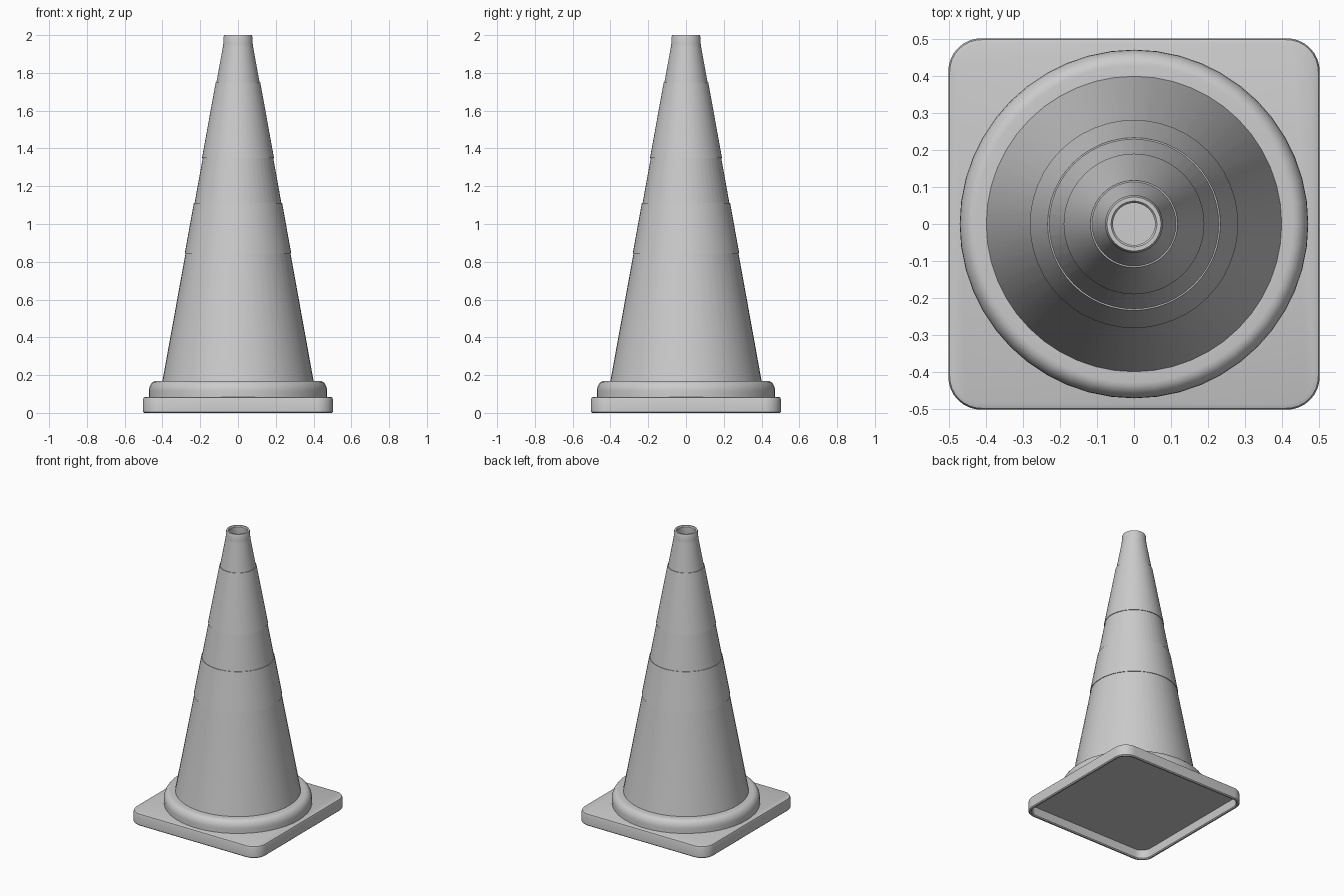
import bpy, bmesh
from math import cos, sin, pi, radians

cube = bpy.data.objects.get("Cube")
if cube:
    bpy.data.objects.remove(cube, do_unlink=True)

GREY = (0.6, 0.6, 0.6, 1.0)
mat = bpy.data.materials.new("plain grey")
mat.use_nodes = True
mat.diffuse_color = GREY
mat.node_tree.nodes["Principled BSDF"].inputs["Base Color"].default_value = GREY


def circle(r, z, sides=48):
    return [(r * cos(2 * pi * i / sides), r * sin(2 * pi * i / sides), z)
            for i in range(sides)]


def rounded_square(half, corner, z, steps=8):
    c = half - corner
    points = []
    for q, (sx, sy) in enumerate([(1, 1), (-1, 1), (-1, -1), (1, -1)]):
        for i in range(steps + 1):
            a = (q + i / steps) * pi / 2
            points.append((sx * c + corner * cos(a), sy * c + corner * sin(a), z))
    return points


def loft(name, loops, closed):
    """Skin a stack of loops; join last to first, or cap both ends."""
    bm = bmesh.new()
    rings = [[bm.verts.new(p) for p in loop] for loop in loops]
    pairs = list(zip(rings, rings[1:]))
    if closed:
        pairs.append((rings[-1], rings[0]))
    else:
        bm.faces.new(rings[0])
        bm.faces.new(rings[-1])
    for a, b in pairs:
        for i in range(len(a)):
            j = (i + 1) % len(a)
            bm.faces.new((a[i], a[j], b[j], b[i]))
    bmesh.ops.recalc_face_normals(bm, faces=bm.faces)
    mesh = bpy.data.meshes.new(name)
    bm.to_mesh(mesh)
    bm.free()
    mesh.materials.append(mat)
    obj = bpy.data.objects.new(name, mesh)
    bpy.context.collection.objects.link(obj)
    bpy.ops.object.select_all(action="DESELECT")
    obj.select_set(True)
    bpy.context.view_layer.objects.active = obj
    bpy.ops.object.shade_smooth_by_angle(angle=radians(35))
    return obj


def cone_radius(z):
    return 0.40 - 0.181 * (z - 0.17)


# Square base: a shallow tray, open underneath, with softened edges
base = [(0.482, 0.07, 0.065), (0.482, 0.07, 0.006), (0.488, 0.076, 0.0),
        (0.497, 0.085, 0.0), (0.503, 0.09, 0.006), (0.503, 0.09, 0.07),
        (0.499, 0.086, 0.081), (0.488, 0.075, 0.085)]
loft("base", [rounded_square(*row) for row in base], closed=False)

# Round collar around the foot of the cone
collar = [(0.38, 0.08), (0.472, 0.08)]
collar += [(0.43 + 0.042 * cos(a * pi / 12), 0.115 + 0.055 * sin(a * pi / 12))
           for a in range(7)]
collar.append((0.38, 0.17))
loft("collar", [circle(r, z) for r, z in collar], closed=True)

# Hollow cone with a rolled lip at its open tip
cone = [(cone_radius(0.085), 0.085), (cone_radius(1.94), 1.94),
        (0.078, 1.955), (0.078, 1.985), (0.073, 2.0), (0.062, 2.0),
        (0.057, 1.993), (0.057, 1.94), (cone_radius(0.085) - 0.022, 0.085)]
loft("cone", [circle(r, z) for r, z in cone], closed=True)

# Two thin sleeves wrapped around the cone
for name, low, high in [("lower_sleeve", 0.845, 1.11), ("upper_sleeve", 1.35, 1.75)]:
    rows = [(-0.003, low), (0.004, low), (0.004, high), (-0.003, high)]
    loft(name, [circle(cone_radius(z) + d, z) for d, z in rows], closed=True)
